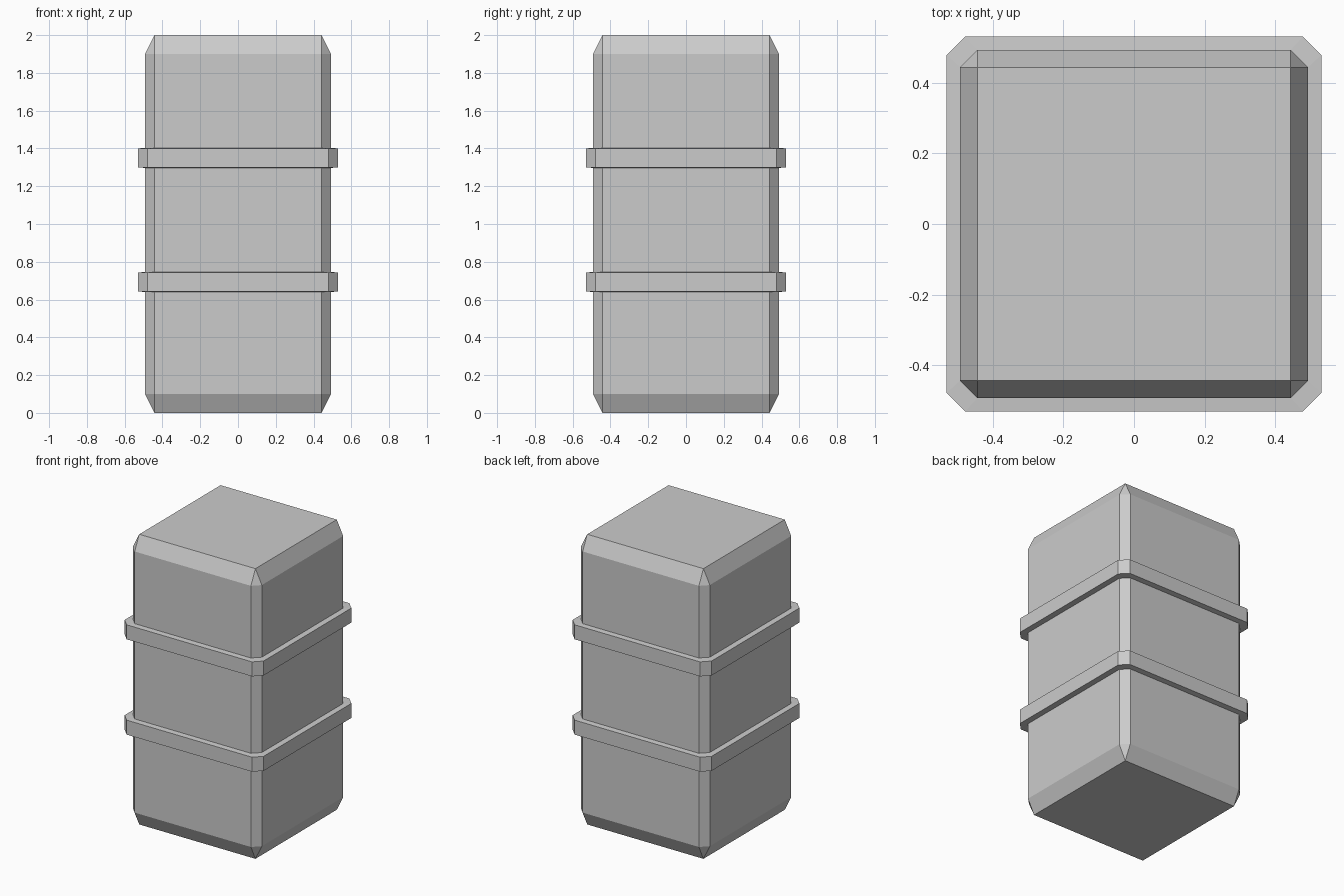
import bpy, bmesh

if "Cube" in bpy.data.objects:
    bpy.data.objects.remove(bpy.data.objects["Cube"])

BODY = (0.492, 0.443)   # half width, half width of the flat between corner chamfers
BAND = (0.53, 0.478)
TIP = (0.443, 0.443)    # plain square end


def ring(bm, half, flat, z):
    pts = [(half, -flat), (half, flat), (flat, half), (-flat, half),
           (-half, flat), (-half, -flat), (-flat, -half), (flat, -half)]
    return [bm.verts.new((x, y, z)) for x, y in pts]


# Profile up the column: chamfered ends and two raised bands
profile = [(TIP, 0.0), (BODY, 0.1)]
for low, high in ((0.643, 0.743), (1.30, 1.40)):
    profile += [(BODY, low - 0.003), (BAND, low), (BAND, high), (BODY, high + 0.003)]
profile += [(BODY, 1.9), (TIP, 2.0)]

bm = bmesh.new()
rings = [ring(bm, *size, z) for size, z in profile]
for a, b in zip(rings, rings[1:]):
    for i in range(8):
        j = (i + 1) % 8
        bm.faces.new((a[i], a[j], b[j], b[i]))
bm.faces.new(rings[0][::-1])
bm.faces.new(rings[-1])

# Collapse the end rings to squares, giving triangular corners
bmesh.ops.remove_doubles(bm, verts=bm.verts[:], dist=0.0005)
bmesh.ops.recalc_face_normals(bm, faces=bm.faces[:])

mesh = bpy.data.meshes.new("banded_container")
bm.to_mesh(mesh)
bm.free()
bpy.context.collection.objects.link(bpy.data.objects.new("banded_container", mesh))
